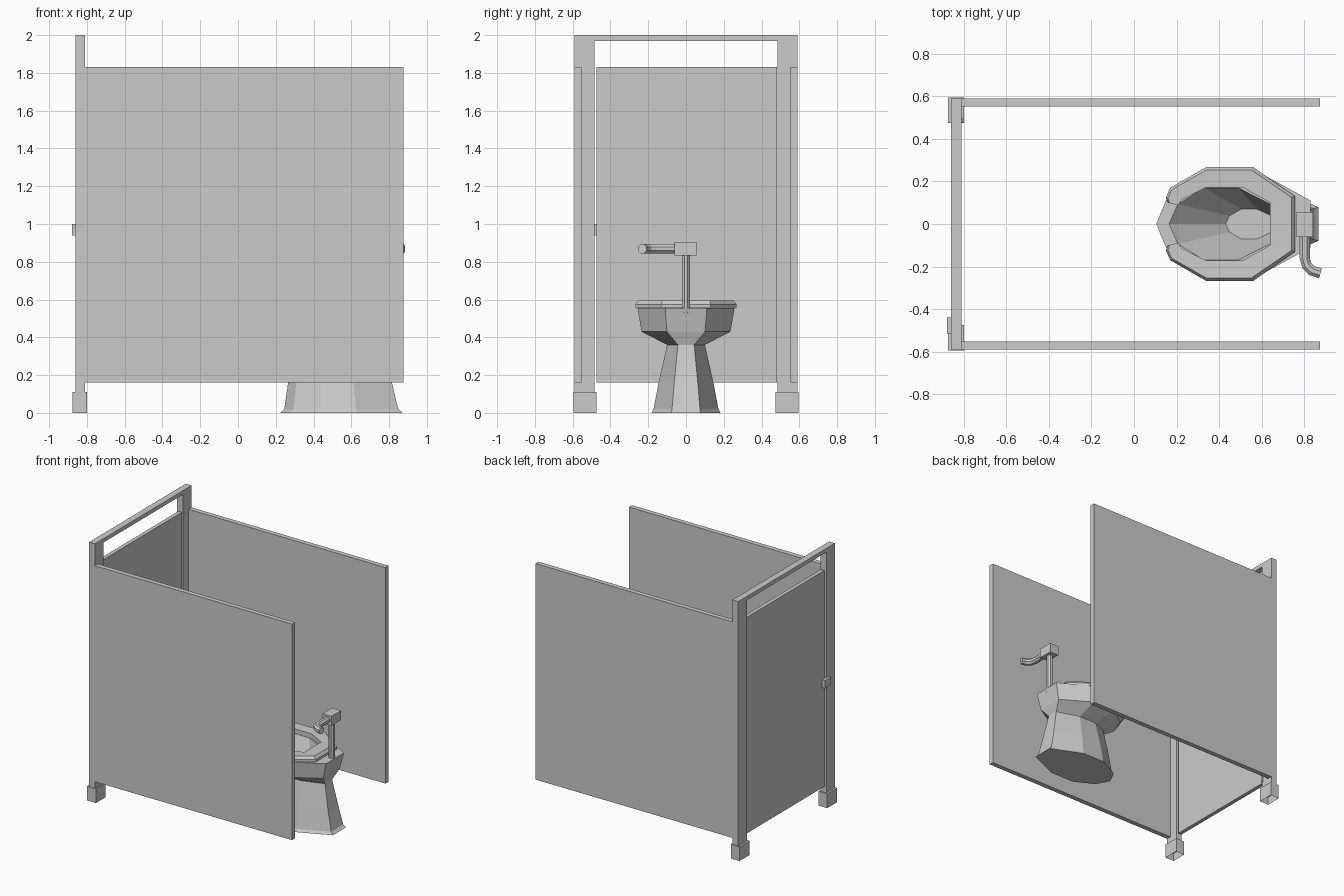
import bpy, bmesh, math
from mathutils import Vector

if "Cube" in bpy.data.objects:
    bpy.data.objects.remove(bpy.data.objects["Cube"])


def make(name, bm):
    bmesh.ops.recalc_face_normals(bm, faces=bm.faces[:])
    me = bpy.data.meshes.new(name)
    bm.to_mesh(me)
    bm.free()
    ob = bpy.data.objects.new(name, me)
    bpy.context.collection.objects.link(ob)
    return ob


def box(name, lo, hi, open_bottom=False):
    bm = bmesh.new()
    bmesh.ops.create_cube(bm, size=1)
    for v in bm.verts:
        v.co = [(a + b) / 2 + c * (b - a) for a, b, c in zip(lo, hi, v.co)]
    if open_bottom:
        low = [f for f in bm.faces if all(v.co.z < lo[2] + 1e-4 for v in f.verts)]
        bmesh.ops.delete(bm, geom=low, context='FACES_ONLY')
    return make(name, bm)


def loft(name, rings):
    """Skin closed rings in order and cap both ends."""
    bm = bmesh.new()
    loops = [[bm.verts.new(p) for p in r] for r in rings]
    n = len(loops[0])
    for a, b in zip(loops, loops[1:]):
        for i in range(n):
            j = (i + 1) % n
            bm.faces.new((a[i], a[j], b[j], b[i]))
    bm.faces.new(loops[0])
    bm.faces.new(loops[-1])
    return make(name, bm)


def tube(name, path, radius, side):
    """Eight-sided tube along a path; side is a vector off the path's plane."""
    pts = [Vector(p) for p in path]
    side = Vector(side)
    rings = []
    for i, p in enumerate(pts):
        d = (pts[min(i + 1, len(pts) - 1)] - pts[max(i - 1, 0)]).normalized()
        u = d.cross(side)
        rings.append([p + radius * (math.cos(a) * u + math.sin(a) * side)
                      for a in [math.tau * (k + .5) / 8 for k in range(8)]])
    return loft(name, rings)


# Side walls, posts and feet, mirrored across y
for s, label in ((-1, "near"), (1, "far")):
    def sbox(name, x, y, z, **kw):
        ys = sorted((s * y[0], s * y[1]))
        return box(f"{label}_{name}", (x[0], ys[0], z[0]), (x[1], ys[1], z[1]), **kw)
    sbox("side_panel", (-.81, .875), (.553, .59), (.16, 1.83))
    sbox("post", (-.86, -.81), (.485, .59), (.05, 1.97))
    sbox("foot", (-.875, -.80), (.475, .595), (0, .11), open_bottom=True)

# Header, door, hinge strip and latch
box("header_bar", (-.86, -.59, 1.97), (-.81, .59, 2))
box("door", (-.85, -.475, .16), (-.82, .48, 1.83))
box("hinge_strip", (-.845, .478, .16), (-.805, .496, 1.83))
box("door_latch", (-.88, -.515, .94), (-.855, -.44, 1.0))

# Toilet body: one faceted outline scaled to each level, out and back into the bowl
half = [(.08, .55), (.32, 1), (.63, 1), (1, .43)]
outline = [(0, 0)] + half + [(t, -w) for t, w in reversed(half)]
levels = [(0, .225, .868, .183), (.02, .245, .848, .172), (.16, .265, .815, .145),
          (.36, .30, .775, .10), (.43, .19, .80, .235), (.555, .105, .83, .257),
          (.556, .165, .68, .17), (.33, .43, .665, .07)]
loft("toilet_bowl", [[(x0 + t * (x1 - x0), w * y, z) for t, y in outline]
                     for z, x0, x1, w in levels])

# Open-fronted seat: matching outer and inner outlines
outer = [(.16, .10), (.15, .125), (.17, .17), (.34, .268), (.56, .268), (.757, .13)]
inner = [(.21, .088), (.215, .10), (.225, .115), (.34, .172), (.51, .172), (.64, .10)]
inner_all = inner + [(x, -y) for x, y in reversed(inner)]
outer_all = outer + [(x, -y) for x, y in reversed(outer)]
sections = []
for (ox, oy), (ix, iy) in zip(outer_all, inner_all):
    tx, ty = ox + .15 * (ix - ox), oy + .15 * (iy - oy)
    sections.append([(ox, oy, .557), (ox, oy, .575), (tx, ty, .595),
                     (ix, iy, .592), (ix, iy, .557)])
loft("seat", sections)

# Flush valve
tube("flush_pipe", [(.803, 0, .53), (.803, 0, .85)], .024, (1, 0, 0))
box("valve_box", (.765, -.06, .833), (.842, .056, .906))
tube("flush_handle", [(.803, -.04, .869), (.803, -.16, .869), (.812, -.195, .869),
                      (.838, -.22, .869), (.877, -.232, .869)], .026, (0, 0, 1))
